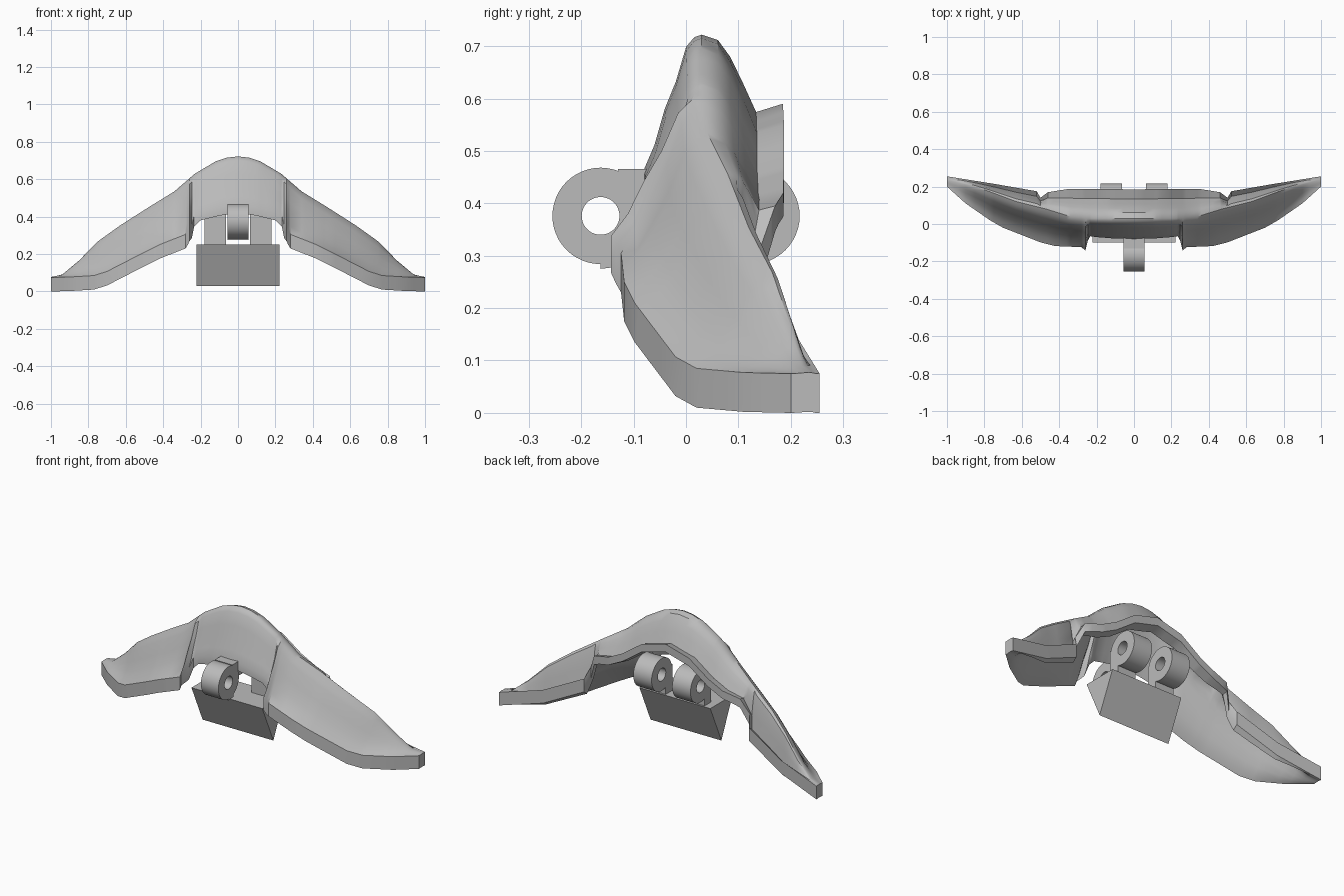
import bpy, bmesh, math

cube = bpy.data.objects.get("Cube")
if cube:
    bpy.data.objects.remove(cube, do_unlink=True)

grey = bpy.data.materials.new("plain_grey")
grey.use_nodes = True
colour = (0.5, 0.5, 0.5, 1)
grey.diffuse_color = colour
grey.node_tree.nodes["Principled BSDF"].inputs["Base Color"].default_value = colour


def finish(name, bm, angle=35):
    """Turn a bmesh into a smooth-shaded object with sharp creases."""
    bmesh.ops.recalc_face_normals(bm, faces=bm.faces)
    mesh = bpy.data.meshes.new(name)
    bm.to_mesh(mesh)
    bm.free()
    mesh.materials.append(grey)
    obj = bpy.data.objects.new(name, mesh)
    bpy.context.collection.objects.link(obj)
    bpy.ops.object.select_all(action='DESELECT')
    obj.select_set(True)
    bpy.context.view_layer.objects.active = obj
    bpy.ops.object.shade_smooth_by_angle(angle=math.radians(angle))
    return obj


def along(points, x):
    """Interpolate the (y, z) of a guide line at distance x from the middle."""
    for (xa, ya, za), (xb, yb, zb) in zip(points, points[1:]):
        if x <= xb:
            f = (x - xa) / (xb - xa)
            return ya + f * (yb - ya), za + f * (zb - za)
    return points[-1][1:]


def ramp(x, start, width):
    return min(1, max(0, (x - start) / width))


# Guide lines of the arched shell: front edge, ridge and back edge
front = [(0, -.08, .465), (.1, -.078, .45), (.2, -.07, .425), (.235, -.065, .405),
         (.247, -.09, .35), (.26, -.143, .338), (.28, -.124, .305), (.42, -.118, .25),
         (.5, -.098, .21), (.7, -.02, .107), (.77, .02, .085), (.9, .11, .077),
         (1, .2, .075)]
ridge = [(0, .03, .722), (.06, .03, .715), (.12, .03, .695), (.23, .03, .63),
         (.34, .04, .535), (.47, .08, .455), (.63, .12, .353), (.75, .165, .267),
         (.85, .2, .165), (.94, .22, .09), (1, .235, .077)]
back = [(0, .185, .59), (.15, .187, .55), (.27, .187, .465), (.36, .186, .42),
        (.46, .17, .395), (.5, .14, .31), (.52, .175, .25), (.75, .215, .14),
        (1, .255, .075)]

# Slopes as fractions: run, then rise in the middle and rise on the wings
front_slope = [(0, 0, 0), (.18, .18, .1), (.36, .45, .27), (.55, .65, .52),
               (.73, .91, .82), (.87, .98, .95), (1, 1, 1)]
back_slope = [(.2, .08), (.35, .32), (.5, .68), (.67, 1.12), (1, 1)]


def section(x):
    (fy, fz), (ry, rz), (by, bz) = (along(line, abs(x)) for line in (front, ridge, back))
    w = ramp(abs(x), .2, .2)
    pts = [(x, fy + a * (ry - fy), fz + (b + w * (c - b)) * (rz - fz))
           for a, b, c in front_slope]
    pts += [(x, ry + a * (by - ry), rz + b * (bz - rz)) for a, b in back_slope]
    return pts


# Shell: lofted sections, thickened downwards
half = sorted({p[0] for line in (front, ridge, back) for p in line})
stations = [-x for x in reversed(half) if x > 0] + half
bm = bmesh.new()
rows = [[bm.verts.new(p) for p in section(x)] for x in stations]
for r, s in zip(rows, rows[1:]):
    for i in range(len(r) - 1):
        bm.faces.new((r[i], r[i + 1], s[i + 1], s[i]))
made = bmesh.ops.extrude_face_region(bm, geom=bm.faces[:], use_keep_orig=True)
for v in made["geom"]:
    if isinstance(v, bmesh.types.BMVert):
        x = abs(v.co.x)
        behind = v.co.y > along(ridge, x)[0]
        v.co.z -= .045 + .03 * ramp(x, .45 if behind else .2, .07)
finish("arched_shell", bm)


def ring(name, x0, x1, y, z, outer=.092, inner=.036, sides=48):
    """Hollow hinge barrel with its axis along x."""
    bm = bmesh.new()
    loops = []
    for x, r in ((x0, outer), (x1, outer), (x1, inner), (x0, inner)):
        loops.append([bm.verts.new((x, y + r * math.cos(math.tau * i / sides),
                                    z + r * math.sin(math.tau * i / sides)))
                      for i in range(sides)])
    for k in range(4):
        a, b = loops[k], loops[(k + 1) % 4]
        for i in range(sides):
            j = (i + 1) % sides
            bm.faces.new((a[i], a[j], b[j], b[i]))
    finish(name, bm)


def prism(name, x0, x1, outline):
    """Extrude a (y, z) outline along x."""
    bm = bmesh.new()
    a = [bm.verts.new((x0, y, z)) for y, z in outline]
    b = [bm.verts.new((x1, y, z)) for y, z in outline]
    bm.faces.new(a)
    bm.faces.new(b)
    for i in range(len(a)):
        j = (i + 1) % len(a)
        bm.faces.new((a[i], a[j], b[j], b[i]))
    finish(name, bm)


# Front barrel with its bracket and stop
ring("front_barrel", -.055, .055, -.163, .376)
prism("front_bracket", -.055, .055, [(-.11, .4), (-.06, .43), (-.06, .465), (-.13, .465)])
prism("front_stop", -.055, .055, [(-.163, .275), (-.12, .28), (-.12, .31), (-.163, .31)])

# Pair of back barrels with arms down to the wedge
for side, sign in (("left", 1), ("right", -1)):
    x0, x1 = sorted((sign * .065, sign * .18))
    ring(side + "_back_barrel", x0, x1, .125, .376)
    prism(side + "_back_arm", x0, x1, [(.03, .24), (.09, .24), (.09, .36), (.03, .4)])

# Wedge hanging below the barrels
prism("wedge_block", -.223, .223, [(-.1, .25), (.1, .25), (0, .03)])
